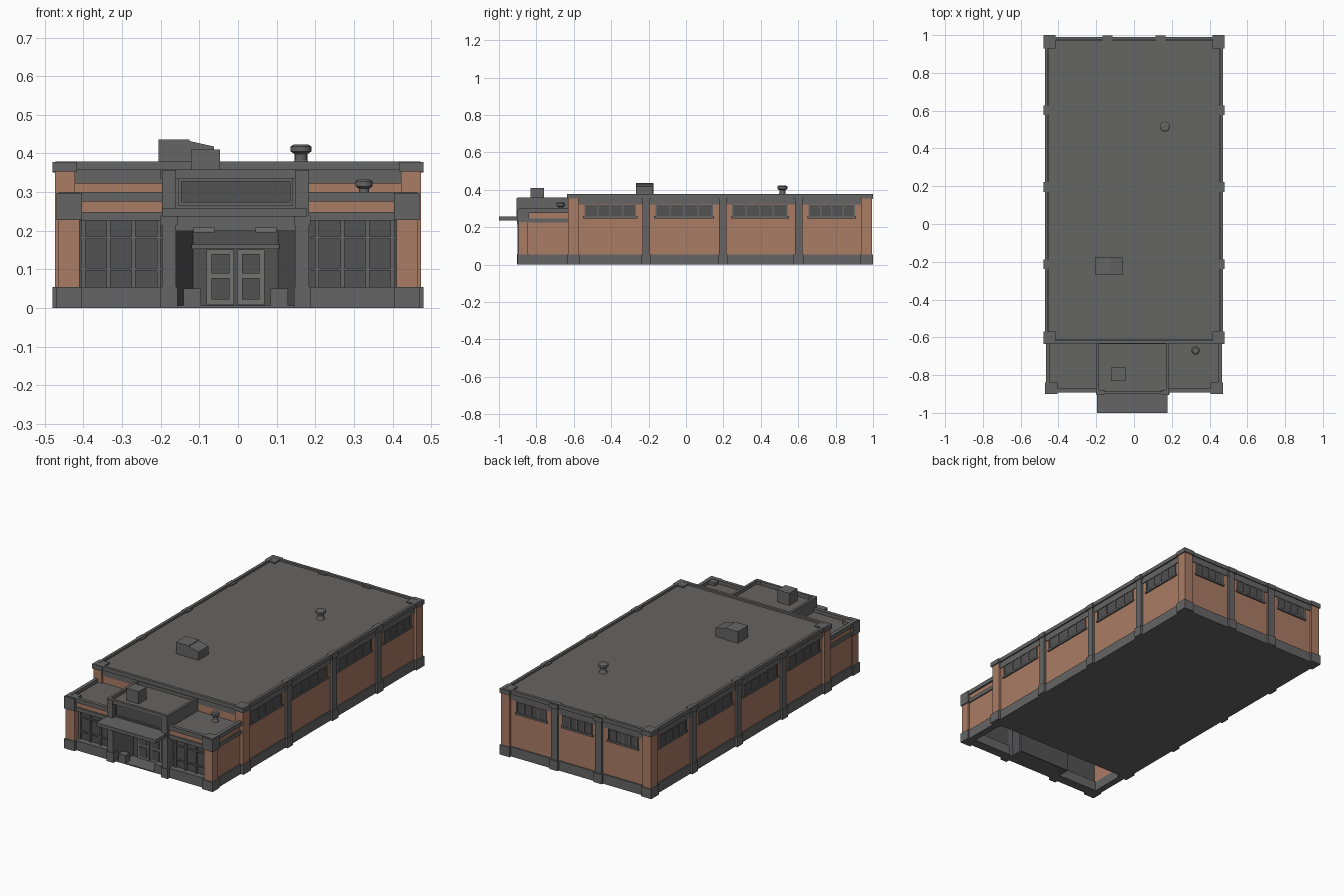
import bpy, bmesh, math

if "Cube" in bpy.data.objects:
    bpy.data.objects.remove(bpy.data.objects["Cube"])


def material(name, c):
    m = bpy.data.materials.new(name)
    m.diffuse_color = (*c, 1)
    m.use_nodes = True
    m.node_tree.nodes["Principled BSDF"].inputs["Base Color"].default_value = m.diffuse_color
    return m


BRICK = material("brick", (0.40, 0.20, 0.13))
TRIM = material("grey trim", (0.13, 0.13, 0.13))
ROOF = material("roof grey", (0.13, 0.128, 0.125))
GLASS = material("dark glass", (0.085, 0.085, 0.088))
DOOR = material("door grey", (0.17, 0.168, 0.165))


def mesh_object(name, bm, mat):
    me = bpy.data.meshes.new(name)
    bmesh.ops.recalc_face_normals(bm, faces=bm.faces)
    bm.to_mesh(me)
    bm.free()
    me.materials.append(mat)
    ob = bpy.data.objects.new(name, me)
    bpy.context.collection.objects.link(ob)
    return ob


def box(name, mat, x, y, z):
    """Box from three (min, max) ranges."""
    bm = bmesh.new()
    bmesh.ops.create_cube(bm, size=1)
    for v in bm.verts:
        v.co = [r[0] if c < 0 else r[1] for c, r in zip(v.co, (x, y, z))]
    return mesh_object(name, bm, mat)


def lathe(name, mat, x, y, profile, n=16):
    """Turned part from (radius, height) points."""
    bm = bmesh.new()
    rings = [[bm.verts.new((x + r * math.cos(2 * math.pi * i / n),
                            y + r * math.sin(2 * math.pi * i / n), z)) for i in range(n)]
             for r, z in profile]
    for a, b in zip(rings, rings[1:]):
        for i in range(n):
            bm.faces.new((a[i], a[(i + 1) % n], b[(i + 1) % n], b[i]))
    bm.faces.new(rings[0])
    bm.faces.new(rings[-1])
    return mesh_object(name, bm, mat)


def rim(name, mat, x, y, z, t):
    """Open rectangular parapet."""
    for i, s in enumerate(x):
        w = (s, s + t) if i == 0 else (s - t, s)
        box(name, mat, w, y, z)
    for i, s in enumerate(y):
        w = (s, s + t) if i == 0 else (s - t, s)
        box(name, mat, (x[0] + t, x[1] - t), w, z)


def pillar(name, shaft, x, y, top, foot=0.055, cap=0.025, e=0.006):
    """Shaft with a wider foot and cap."""
    wide = [(r[0] - e, r[1] + e) for r in (x, y)]
    box(name + "_foot", TRIM, *wide, (0, foot))
    box(name + "_shaft", shaft, x, y, (foot, top - cap))
    box(name + "_cap", TRIM, *wide, (top - cap, top))


def strip_window(axis, side, wall, a, b):
    """High strip window lying against a wall: glass, frame, mullions."""
    def part(name, mat, u, z, d):
        n = tuple(sorted((side * (wall - 0.002), side * (wall + d))))
        box(name, mat, *((n, u) if axis == "x" else (u, n)), z)
    part("strip_glass", GLASS, (a, b), (0.258, 0.318), 0.003)
    part("strip_sill", TRIM, (a - 0.01, b + 0.01), (0.248, 0.259), 0.009)
    for i in range(5):
        u = a + (b - a) * i / 4
        part("strip_mullion", TRIM, (u - 0.004, u + 0.004), (0.258, 0.322), 0.007)


# Main hall: plinth, brick walls, cornice, roof
HX, Y0, Y1 = 0.46, -0.62, 0.98
box("hall_plinth", TRIM, (-HX - 0.007, HX + 0.007), (Y0, Y1 + 0.007), (0, 0.055))
box("hall_walls", BRICK, (-HX, HX), (Y0, Y1), (0.055, 0.322))
box("hall_cornice", TRIM, (-HX - 0.004, HX + 0.004), (Y0 - 0.004, Y1 + 0.004), (0.322, 0.36))
box("hall_roof", ROOF, (-HX + 0.008, HX - 0.008), (Y0 + 0.008, Y1 - 0.008), (0.355, 0.37))
rim("hall_parapet", TRIM, (-0.472, 0.472), (-0.632, 0.99), (0.357, 0.379), 0.016)

# Hall corner pillars and wall pilasters
for s in (-1, 1):
    xs = tuple(sorted((s * 0.422, s * 0.474)))
    pillar("hall_back_corner", BRICK, xs, (0.935, 0.994), 0.378)
    pillar("hall_front_corner", BRICK, xs, (-0.63, -0.575), 0.378)
    for y in (-0.213, 0.196, 0.602):
        pillar("side_pilaster", TRIM, tuple(sorted((s * 0.45, s * 0.474))),
               (y - 0.02, y + 0.02), 0.376)
    for a, b in ((-0.54, -0.27), (-0.16, 0.14), (0.25, 0.54), (0.66, 0.9)):
        strip_window("x", s, HX, a, b)
for x in (-0.14, 0.14):
    pillar("back_pilaster", TRIM, (x - 0.02, x + 0.02), (0.965, 0.992), 0.376)
for a, b in ((-0.38, -0.2), (-0.09, 0.09), (0.2, 0.38)):
    strip_window("y", 1, Y1, a, b)

# Front wings with tall gridded shop windows
for s in (-1, 1):
    def xr(a, b):
        return tuple(sorted((s * a, s * b)))
    box("wing_side_wall", BRICK, xr(0.425, 0.455), (-0.87, -0.62), (0.055, 0.235))
    box("wing_side_plinth", TRIM, xr(0.425, 0.462), (-0.87, -0.62), (0, 0.055))
    box("wing_front_plinth", TRIM, xr(0.18, 0.44), (-0.885, -0.83), (0, 0.055))
    box("wing_glass", GLASS, xr(0.18, 0.44), (-0.85, -0.84), (0.055, 0.23))
    box("wing_lower_band", TRIM, xr(0.18, 0.462), (-0.89, -0.62), (0.226, 0.248))
    box("wing_brick_band", BRICK, xr(0.18, 0.455), (-0.882, -0.62), (0.248, 0.276))
    box("wing_roof", ROOF, xr(0.18, 0.45), (-0.875, -0.62), (0.27, 0.28))
    box("wing_front_parapet", TRIM, xr(0.18, 0.465), (-0.892, -0.872), (0.276, 0.3))
    box("wing_side_parapet", TRIM, xr(0.445, 0.465), (-0.872, -0.62), (0.276, 0.3))
    pillar("wing_corner", BRICK, xr(0.41, 0.464), (-0.895, -0.845), 0.298, cap=0.07)
    for x in (0.205, 0.27, 0.335, 0.4):
        box("wing_mullion", TRIM, xr(x - 0.005, x + 0.005), (-0.862, -0.848), (0.055, 0.228))
    for z in (0.1, 0.182):
        box("wing_transom", TRIM, xr(0.19, 0.42), (-0.86, -0.848), (z - 0.003, z + 0.003))

# Entrance tower
TX = (-0.197, 0.18)
box("tower_body", TRIM, TX, (-0.885, -0.62), (0.2, 0.335))
box("tower_roof", ROOF, (-0.185, 0.168), (-0.88, -0.63), (0.33, 0.34))
rim("tower_parapet", TRIM, (-0.2, 0.184), (-0.9, -0.622), (0.335, 0.358), 0.014)
for x in ((-0.197, -0.16), (0.148, 0.184)):
    pillar("entrance_post", TRIM, x, (-0.9, -0.84), 0.24, e=0.003)
    box("sign_side", TRIM, x, (-0.905, -0.88), (0.24, 0.357))
box("sign_panel", GLASS, (-0.15, 0.138), (-0.889, -0.88), (0.272, 0.333))
for z in (0.27, 0.332):
    box("sign_frame_rail", TRIM, (-0.154, 0.142), (-0.894, -0.88), (z - 0.004, z + 0.004))
for x in (-0.15, 0.138):
    box("sign_frame_stile", TRIM, (x - 0.004, x + 0.004), (-0.894, -0.88), (0.27, 0.332))

# Flat canopy over the entrance
box("canopy", TRIM, (-0.197, 0.178), (-1, -0.88), (0.237, 0.257))
for x in (-0.088, 0.072):
    box("canopy_light", DOOR, (x - 0.027, x + 0.027), (-0.9, -0.88), (0.195, 0.209))

# Recessed doorway with splayed jambs, double doors and planters
box("doorway_back", GLASS, (-0.17, 0.16), (-0.78, -0.76), (0, 0.21))
box("doorway_floor", TRIM, (-0.17, 0.16), (-0.88, -0.77), (0, 0.006))
for s in (-1, 1):
    c = -0.006
    bm = bmesh.new()
    pts = [(0.16, -0.87), (0.11, -0.78), (0.16, -0.78)]
    rows = [[bm.verts.new((c + s * x, y, z)) for x, y in pts] for z in (0, 0.2)]
    bm.faces.new(rows[0])
    bm.faces.new(rows[1])
    for i in range(3):
        j = (i + 1) % 3
        bm.faces.new((rows[0][i], rows[0][j], rows[1][j], rows[1][i]))
    mesh_object("door_jamb", bm, GLASS)
    box("door_leaf", DOOR, tuple(sorted((c + s * 0.004, c + s * 0.075))),
        (-0.792, -0.778), (0.008, 0.152))
    for z in ((0.022, 0.078), (0.09, 0.14)):
        box("door_pane", GLASS, tuple(sorted((c + s * 0.016, c + s * 0.062))),
            (-0.796, -0.79), z)
    box("planter", TRIM, tuple(sorted((c + s * 0.09, c + s * 0.135))), (-0.88, -0.84), (0, 0.05))
box("door_lintel", TRIM, (-0.12, 0.108), (-0.795, -0.775), (0.153, 0.165))

# Rooftop units and vents
box("hall_air_unit", TRIM, (-0.206, -0.125), (-0.268, -0.175), (0.365, 0.436))
duct = box("hall_air_duct", TRIM, (-0.125, -0.062), (-0.268, -0.178), (0.365, 0.432))
for v in duct.data.vertices:
    if v.co.x > -0.1 and v.co.z > 0.4:
        v.co.z = 0.418
box("tower_air_unit", TRIM, (-0.122, -0.046), (-0.832, -0.76), (0.335, 0.41))
for name, x, y, z, r in (("hall_vent", 0.163, 0.515, 0.365, 0.027),
                         ("wing_vent", 0.326, -0.67, 0.275, 0.022)):
    lathe(name, TRIM, x, y, [(r * 0.9, z), (r * 0.6, z + 0.018), (r * 0.6, z + 0.034),
                             (r, z + 0.04), (r, z + 0.053), (r * 0.7, z + 0.058)])
